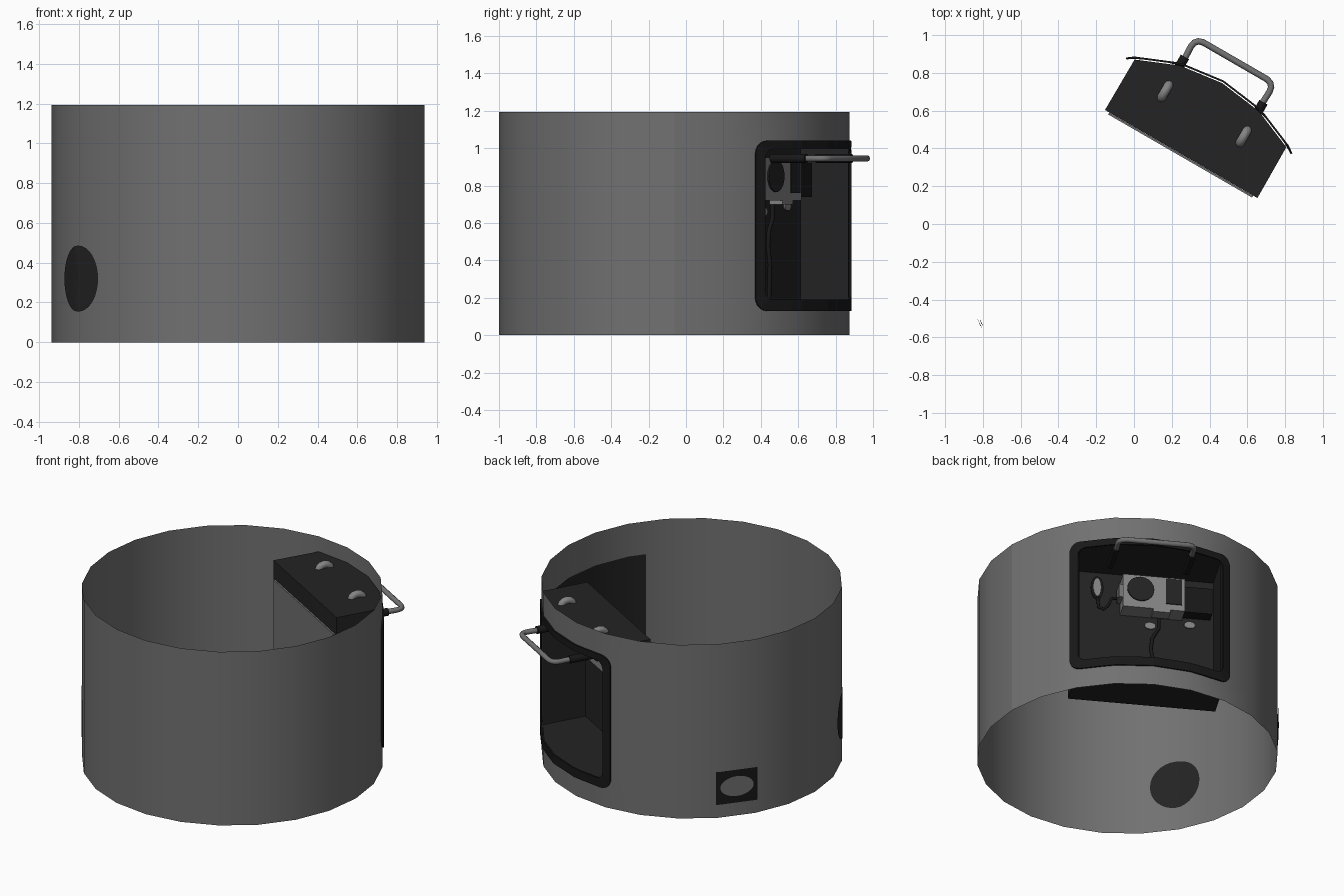
import bpy, bmesh, math
from mathutils import Vector

if "Cube" in bpy.data.objects:
    bpy.data.objects.remove(bpy.data.objects["Cube"])

R, CY, H, AX = 0.9375, -0.0625, 1.192, 60     # wall radius, centre y, height, recess direction
T = Vector((math.cos(math.radians(AX - 90)), math.sin(math.radians(AX - 90)), 0))
N = Vector((math.cos(math.radians(AX)), math.sin(math.radians(AX)), 0))


def material(name, v):
    m = bpy.data.materials.new(name)
    m.diffuse_color = (v, v, v, 1)
    m.use_nodes = True
    m.node_tree.nodes["Principled BSDF"].inputs["Base Color"].default_value = m.diffuse_color
    return m


WALL = material("wall grey", 0.165)
DARK = material("box dark grey", 0.017)
BLACK = material("trim black", 0.009)
METAL = material("handle grey", 0.17)
LIGHT = material("light grey", 0.23)


def P(t, n, z):
    """Recess coordinates: t sideways, n outward from the axis."""
    return T * t + N * n + Vector((0, CY, z))


def wrap(deg, z, off=0.0):
    """Point on the 24-sided wall, offset outward."""
    half = math.radians(7.5)
    r = R * math.cos(half) / math.cos(math.radians(deg % 15) - half) + off
    a = math.radians(deg)
    return Vector((r * math.cos(a), CY + r * math.sin(a), z))


def make(name, verts, faces, mat, smooth=None, thick=0):
    me = bpy.data.meshes.new(name)
    me.from_pydata([tuple(v) for v in verts], [], faces)
    bm = bmesh.new()
    bm.from_mesh(me)
    bmesh.ops.recalc_face_normals(bm, faces=bm.faces)
    bm.to_mesh(me)
    bm.free()
    me.materials.append(mat)
    ob = bpy.data.objects.new(name, me)
    bpy.context.collection.objects.link(ob)
    if smooth:
        bpy.ops.object.select_all(action='DESELECT')
        ob.select_set(True)
        bpy.context.view_layer.objects.active = ob
        bpy.ops.object.shade_smooth_by_angle(angle=math.radians(smooth))
    if thick:
        s = ob.modifiers.new("thickness", 'SOLIDIFY')
        s.thickness, s.offset = thick, 0
    return ob


def wall_grid(name, angs, zs, off, mat, skip=lambda a, z: False):
    v = [wrap(a, z, off) for a in angs for z in zs]
    k = len(zs)
    f = [(i * k + j, (i + 1) * k + j, (i + 1) * k + j + 1, i * k + j + 1)
         for i in range(len(angs) - 1) for j in range(k - 1)
         if not skip((angs[i] + angs[i + 1]) / 2, (zs[j] + zs[j + 1]) / 2)]
    return make(name, v, f, mat, 30)


def wall_ellipse(name, deg, z, rs, rz, off, mat):
    v, f, n = [wrap(deg, z, off)], [], 32
    for ring in (1 / 3, 2 / 3, 1):
        for i in range(n):
            a = math.tau * i / n
            v.append(wrap(deg + math.degrees(rs * ring * math.cos(a) / R), z + rz * ring * math.sin(a), off))
    for i in range(n):
        j = (i + 1) % n
        f.append((0, 1 + i, 1 + j))
        for q in (1, 1 + n):
            f.append((q + i, q + n + i, q + n + j, q + j))
    return make(name, v, f, mat)


def rounded_rect(hw, z0, z1, r):
    """Evenly divided rounded rectangle as (sideways, z) pairs."""
    c = [(hw - r, z1 - r, 0), (-hw + r, z1 - r, 90), (-hw + r, z0 + r, 180), (hw - r, z0 + r, 270)]
    pts = []
    for k in range(4):
        x, z, a0 = c[k]
        pts += [(x + r * math.cos(math.radians(a0 + 18 * i)), z + r * math.sin(math.radians(a0 + 18 * i)))
                for i in range(6)]
        x2, z2, a2 = c[(k + 1) % 4]
        e = (x2 + r * math.cos(math.radians(a2)), z2 + r * math.sin(math.radians(a2)))
        s = pts[-1]
        pts += [(s[0] + (e[0] - s[0]) * i / 12, s[1] + (e[1] - s[1]) * i / 12) for i in range(1, 12)]
    return pts


def block(name, t0, t1, n0, n1, z0, z1, mat):
    v = [P(t, n, z) for z in (z0, z1) for t, n in ((t0, n0), (t1, n0), (t1, n1), (t0, n1))]
    return make(name, v, [(0, 1, 2, 3), (4, 5, 6, 7), (0, 1, 5, 4), (1, 2, 6, 5), (2, 3, 7, 6), (3, 0, 4, 7)], mat)


def oval(name, t, n, z, rt, rz, mat):
    v = [P(t + rt * math.cos(math.tau * i / 20), n + d, z + rz * math.sin(math.tau * i / 20))
         for d in (0, 0.008) for i in range(20)]
    f = [tuple(range(20)), tuple(range(20, 40))] + [(i, (i + 1) % 20, 20 + (i + 1) % 20, 20 + i) for i in range(20)]
    return make(name, v, f, mat)


def tube(name, pts, rad, mat):
    cu = bpy.data.curves.new(name, 'CURVE')
    cu.dimensions, cu.bevel_depth, cu.bevel_resolution, cu.use_fill_caps = '3D', rad, 3, True
    sp = cu.splines.new('POLY')
    sp.points.add(len(pts) - 1)
    for p, q in zip(sp.points, pts):
        p.co = (*P(*q), 1)
    ob = bpy.data.objects.new(name, cu)
    me = bpy.data.meshes.new_from_object(ob)
    verts, faces = [v.co.copy() for v in me.vertices], [tuple(p.vertices) for p in me.polygons]
    bpy.data.objects.remove(ob)
    return make(name, verts, faces, mat, 50)


def tray(name, half, n0, z0, z1, mat):
    """Box open toward the wall, its rim following the wall facets."""
    prof = [P(-half, n0, 0), P(half, n0, 0)]
    a = math.degrees(math.asin(half / R))
    prof += [wrap(AX + d, 0, -0.004) for d in (-a, -15, 0, 15, a)]
    k = len(prof)
    v = [p + Vector((0, 0, z)) for z in (z0, z1) for p in prof]
    f = [tuple(range(k)), tuple(range(k, 2 * k)), (0, 1, k + 1, k), (1, 2, k + 2, k + 1), (k - 1, 0, k, 2 * k - 1)]
    return make(name, v, f, mat)


# Open round wall with a window for the recess
wall_grid("round_wall", [15 * i for i in range(25)], [0, 0.17, 1.01, H], 0, WALL,
          lambda a, z: 30 < a < 90 and 0.17 < z < 1.01)

# Recess box, its liner and the inner rear panel
tray("recess_box", 0.466, 0.50, 0.10, 1.09, DARK)
tray("recess_liner", 0.45, 0.52, 0.18, 1.01, DARK)
block("rear_panel", -0.44, 0.44, 0.488, 0.499, 0.12, 0.97, WALL)

# Rounded black frame around the opening
outer = rounded_rect(0.532, 0.13, 1.04, 0.07)
inner = rounded_rect(0.475, 0.19, 0.995, 0.05)
k = len(outer)
ring = [wrap(AX + math.degrees(s / R), z, 0.007) for s, z in outer + inner]
make("opening_frame", ring, [(i, (i + 1) % k, k + (i + 1) % k, k + i) for i in range(k)], BLACK, thick=0.01)

# Carry handle with dark sockets and clips on the box top
path = [(0.235, 0.90), (0.24, 1.02), (0.235, 1.045), (0.22, 1.062), (0.195, 1.07)]
full = [(t, n, 0.945) for t, n in path] + [(-t, n, 0.945) for t, n in reversed(path)]
tube("handle_bar", full, 0.017, METAL)
for side, s in (("left", -0.24), ("right", 0.24)):
    tube("handle_socket_" + side, [(s, 0.74, 0.945), (s, 0.955, 0.945)], 0.025, BLACK)
    tube("box_clip_" + side, [(s, 0.745 + 0.04 * math.cos(math.pi * i / 6), 1.08 + 0.03 * math.sin(math.pi * i / 6))
                              for i in range(7)], 0.024, LIGHT)

# Equipment inside the recess
block("control_unit", -0.25, 0.14, 0.521, 0.64, 0.72, 0.95, LIGHT)
oval("control_dial", 0.03, 0.641, 0.85, 0.085, 0.085, DARK)
block("control_dark_panel", -0.23, -0.13, 0.641, 0.647, 0.76, 0.94, DARK)
block("side_unit", -0.43, -0.25, 0.521, 0.60, 0.74, 0.92, BLACK)
block("unit_foot", -0.16, -0.05, 0.56, 0.64, 0.70, 0.72, LIGHT)
block("unit_bracket", 0.14, 0.165, 0.54, 0.63, 0.79, 0.88, METAL)
oval("wall_lamp", 0.285, 0.521, 0.90, 0.04, 0.08, BLACK)
oval("wall_lamp_glass", 0.285, 0.529, 0.90, 0.025, 0.065, LIGHT)
for i, (t, z) in enumerate(((-0.05, 0.66), (-0.30, 0.69))):
    oval("tag_%d" % i, t, 0.521, z, 0.035, 0.024, LIGHT)
tube("lamp_cable", [(0.285, 0.54, 0.82), (0.28, 0.55, 0.75), (0.25, 0.56, 0.73), (0.22, 0.56, 0.76),
                    (0.20, 0.56, 0.81), (0.15, 0.56, 0.82)], 0.010, BLACK)
tube("power_cable", [(-0.1, 0.55, 0.71), (-0.1, 0.55, 0.63), (-0.06, 0.55, 0.56), (-0.05, 0.55, 0.48),
                     (-0.07, 0.55, 0.38), (-0.06, 0.55, 0.19)], 0.012, BLACK)

# Dark inlet disc, seen on both faces of the wall
for side, off in (("outer", 0.005), ("inner", -0.005)):
    wall_ellipse("inlet_disc_" + side, 211.2, 0.32, 0.166, 0.166, off, DARK)

# Small outlet plate with a grey oval
wall_grid("outlet_plate", [134.2, 135, 142.5, 150, 150.8], [0.09, 0.315], 0.004, BLACK)
wall_ellipse("outlet_oval", 142.5, 0.205, 0.108, 0.068, 0.008, WALL)

# Dark lining on the inside beside the box
wall_grid("inner_lining", [-37, -30, -15, 0, 15, 30], [0.15, 0.97], -0.006, DARK)
